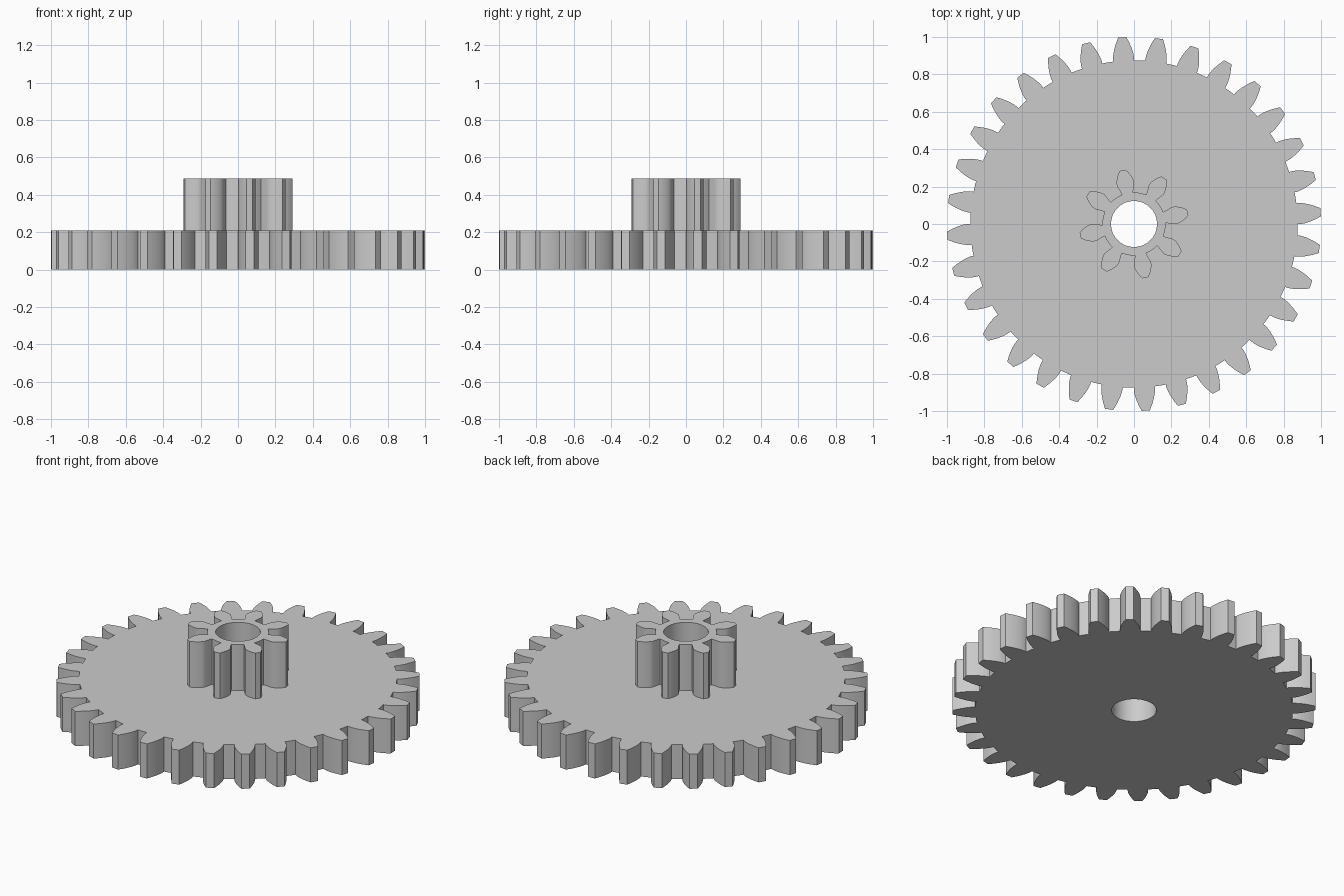
import bpy
import bmesh
import math

cube = bpy.data.objects.get("Cube")
if cube:
    bpy.data.objects.remove(cube, do_unlink=True)

MODULE = 1 / 17
PRESSURE = math.radians(20)
BORE = 0.123

grey = bpy.data.materials.new("plain grey")
grey.use_nodes = True
colour = (0.6, 0.6, 0.6, 1)
grey.diffuse_color = colour
grey.node_tree.nodes["Principled BSDF"].inputs["Base Color"].default_value = colour


def flank(teeth, undercut, steps=8):
    """One tooth side, root to tip, as (radius, half angle)."""
    pitch = teeth * MODULE / 2
    base = pitch * math.cos(PRESSURE)
    root, tip = pitch - 1.125 * MODULE, pitch + MODULE
    base_half = math.pi / (2 * teeth) + math.tan(PRESSURE) - PRESSURE
    points = [(root, base_half - undercut)]
    if undercut:
        points.append(((root + base) / 2, base_half - undercut * 0.6))
    for i in range(steps + 1):
        r = base + (tip - base) * i / steps
        a = math.acos(min(1, base / r))
        points.append((r, base_half - (math.tan(a) - a)))
    return points


def gear_outline(teeth, phase, undercut):
    side = flank(teeth, undercut)
    root, root_half = side[0]
    pitch_angle = math.tau / teeth
    polar = []
    for k in range(teeth):
        mid = phase + k * pitch_angle
        polar += [(r, mid - h) for r, h in side]
        polar += [(r, mid + h) for r, h in reversed(side)]
        # Curved floor between neighbouring teeth
        gap = pitch_angle - 2 * root_half
        polar += [(root, mid + root_half + gap * t / 4) for t in (1, 2, 3)]
    return [(r * math.cos(a), r * math.sin(a)) for r, a in polar]


def circle(radius, count):
    return [(radius * math.cos(math.tau * i / count),
             radius * math.sin(math.tau * i / count)) for i in range(count)]


def make_gear(name, teeth, phase, undercut, bottom, top):
    bm = bmesh.new()
    edges = []
    for loop in (gear_outline(teeth, phase, undercut), circle(BORE, 64)):
        verts = [bm.verts.new((x, y, bottom)) for x, y in loop]
        edges += [bm.edges.new((v, verts[i - 1])) for i, v in enumerate(verts)]
    # Fill the plate around the bore, then raise it to full thickness
    bmesh.ops.triangle_fill(bm, use_beauty=True, edges=edges, normal=(0, 0, 1))
    raised = bmesh.ops.extrude_face_region(bm, geom=bm.faces[:], use_keep_orig=True)
    bmesh.ops.translate(bm, vec=(0, 0, top - bottom),
                        verts=[g for g in raised["geom"] if isinstance(g, bmesh.types.BMVert)])
    bmesh.ops.recalc_face_normals(bm, faces=bm.faces[:])
    mesh = bpy.data.meshes.new(name)
    bm.to_mesh(mesh)
    bm.free()
    mesh.materials.append(grey)
    obj = bpy.data.objects.new(name, mesh)
    bpy.context.collection.objects.link(obj)
    bpy.ops.object.select_all(action='DESELECT')
    obj.select_set(True)
    bpy.context.view_layer.objects.active = obj
    bpy.ops.object.shade_smooth_by_angle(angle=math.radians(25))
    return obj


# Wide wheel with the small pinion standing on it
make_gear("large_gear", 32, math.radians(3.6), 0, 0, 0.21)
make_gear("small_pinion", 8, math.radians(12), math.radians(1.7), 0.21, 0.488)
